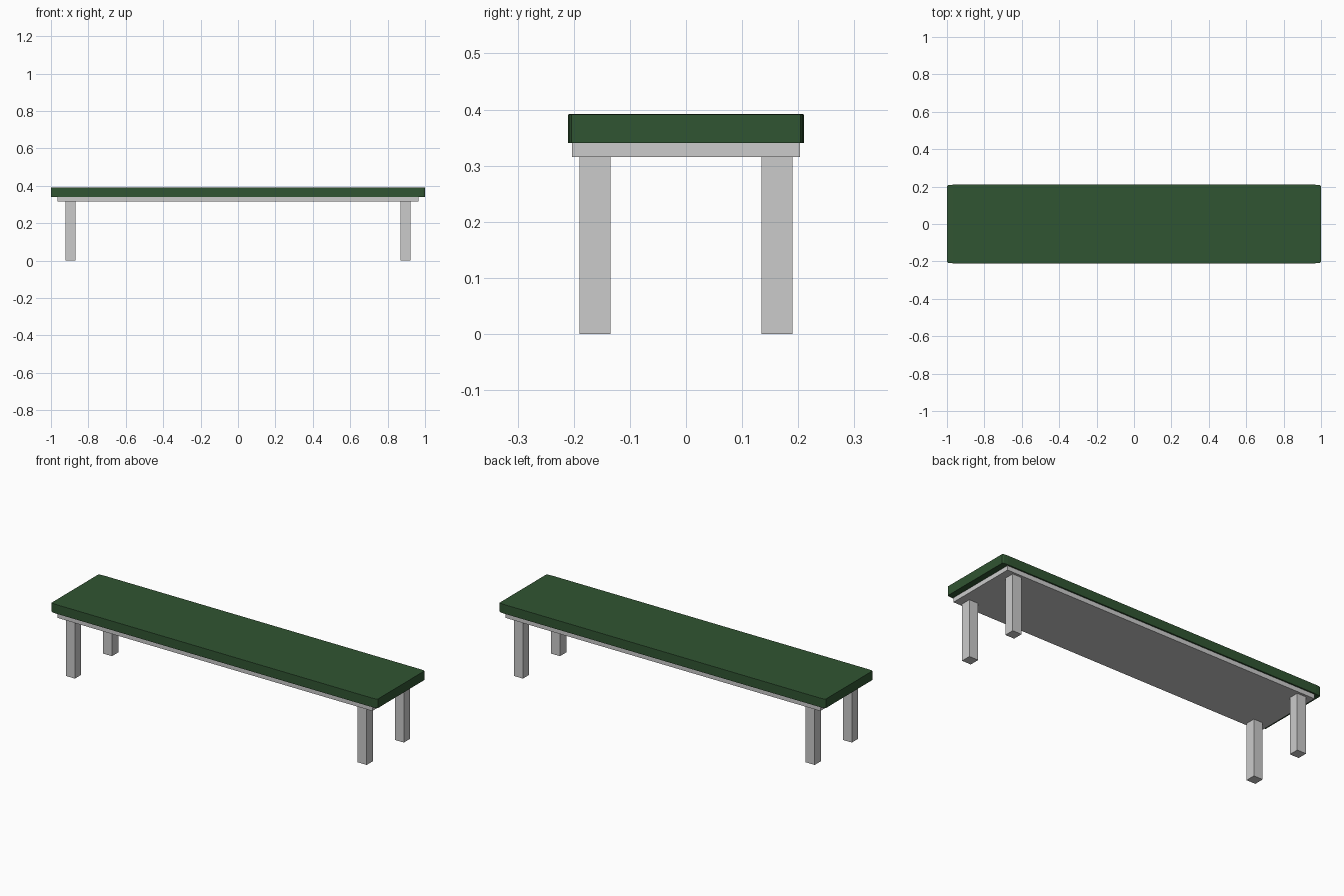
import bpy

if "Cube" in bpy.data.objects:
    bpy.data.objects.remove(bpy.data.objects["Cube"])


def box(name, size, center, bevel=0.0):
    """Box with optional bevel made before scaling, so it stretches with the part."""
    bpy.ops.mesh.primitive_cube_add(size=1)
    ob = bpy.context.object
    ob.name = name
    if bevel:
        mod = ob.modifiers.new("edge_bevel", 'BEVEL')
        mod.width = bevel
        mod.segments = 2
    ob.scale = size
    ob.location = center
    return ob


# Padded seat with slightly softened edges
seat = box("seat_cushion", (2.0, 0.42, 0.052), (0, 0, 0.366), bevel=0.015)
green = bpy.data.materials.new("green_fabric")
green.diffuse_color = (0.03, 0.09, 0.032, 1)
green.use_nodes = True
green.node_tree.nodes["Principled BSDF"].inputs["Base Color"].default_value = green.diffuse_color
seat.data.materials.append(green)

# Thin plate under the seat
box("seat_frame", (1.932, 0.406, 0.025), (0, 0, 0.328))

# Four square legs
for sx, side in ((-1, "left"), (1, "right")):
    for sy, end in ((-1, "front"), (1, "back")):
        box(f"{end}_{side}_leg", (0.055, 0.055, 0.316),
            (sx * 0.895, sy * 0.1625, 0.158))
